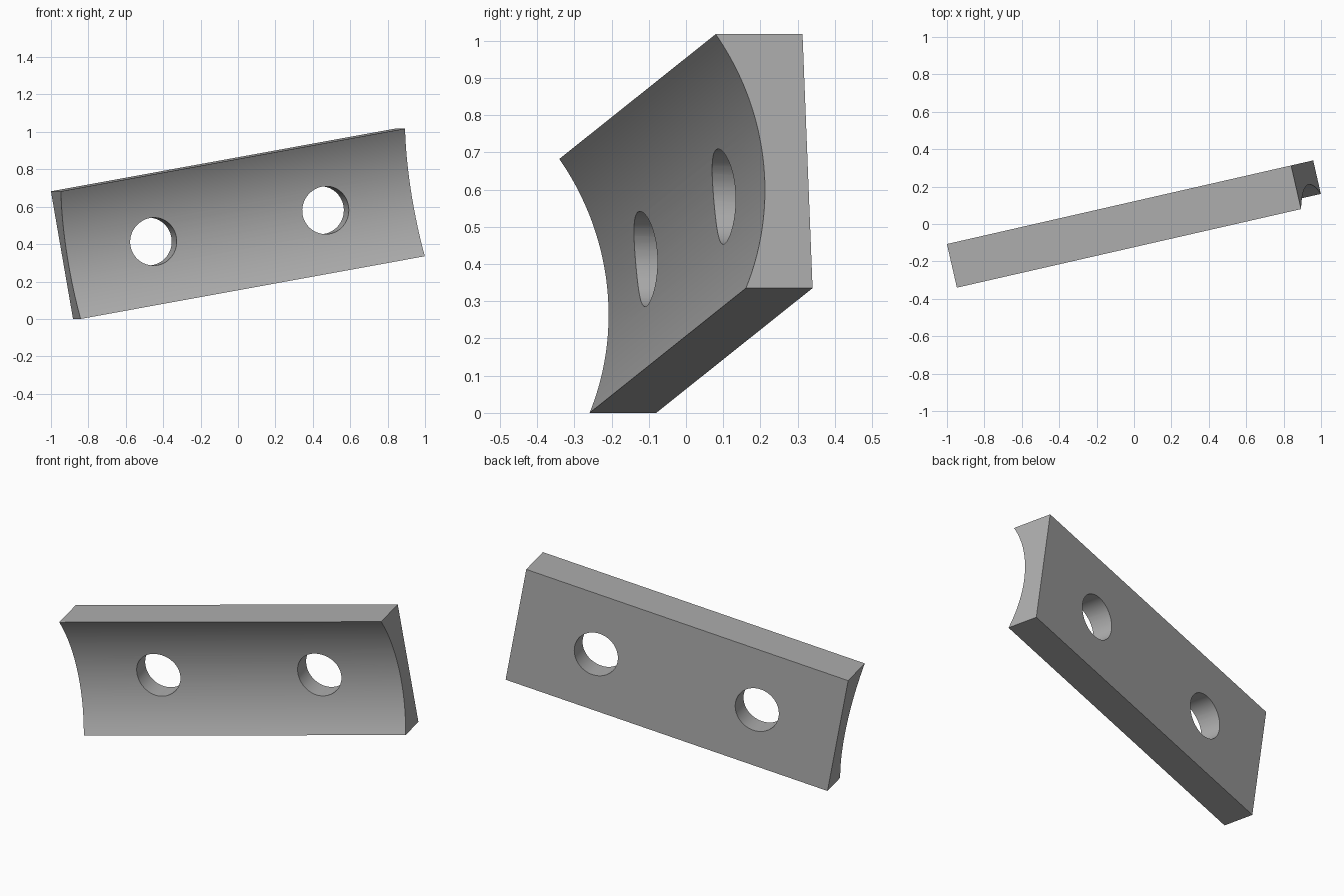
import bpy, bmesh, math
from mathutils import Matrix

LENGTH, HEIGHT = 1.917, 0.693
ARC_Z, ARC_R, THIN = 0.296, 0.72, 0.12   # hollow centre height, radius, least thickness
HOLE_Z, HOLE_R = 0.335, 0.128
STEPS = 40

cube = bpy.data.objects.get("Cube")
if cube:
    bpy.data.objects.remove(cube, do_unlink=True)

grey = bpy.data.materials.new("plain grey")
grey.use_nodes = True
colour = (0.42, 0.42, 0.42, 1)
grey.diffuse_color = colour
grey.node_tree.nodes["Principled BSDF"].inputs["Base Color"].default_value = colour


def make_object(name, bm):
    bmesh.ops.recalc_face_normals(bm, faces=bm.faces)
    mesh = bpy.data.meshes.new(name)
    bm.to_mesh(mesh)
    bm.free()
    mesh.materials.append(grey)
    obj = bpy.data.objects.new(name, mesh)
    bpy.context.collection.objects.link(obj)
    return obj


# Bar: flat back, hollowed front, swept along its length
profile = [(0, HEIGHT), (0, 0)]
for i in range(STEPS + 1):
    z = HEIGHT * i / STEPS
    depth = THIN + ARC_R - math.sqrt(ARC_R ** 2 - (z - ARC_Z) ** 2)
    profile.append((-depth, z))
bm = bmesh.new()
end = bm.faces.new([bm.verts.new((-LENGTH / 2, y, z)) for y, z in profile])
swept = bmesh.ops.extrude_face_region(bm, geom=[end])["geom"]
bmesh.ops.translate(bm, vec=(LENGTH, 0, 0),
                    verts=[g for g in swept if isinstance(g, bmesh.types.BMVert)])
bar = make_object("concave_bar", bm)

# Two bolt holes at the quarter points
bm = bmesh.new()
for side in (-1, 1):
    place = Matrix.Translation((side * LENGTH / 4, 0, HOLE_Z)) @ Matrix.Rotation(math.pi / 2, 4, 'X')
    bmesh.ops.create_cone(bm, cap_ends=True, segments=64, radius1=HOLE_R,
                          radius2=HOLE_R, depth=1, matrix=place)
cutter = make_object("hole_cutter", bm)
cutter.hide_render = True

cut = bar.modifiers.new("bolt_holes", 'BOOLEAN')
cut.object = cutter
cut.operation = 'DIFFERENCE'
cut.solver = 'EXACT'
bpy.context.view_layer.objects.active = bar
bar.select_set(True)
bpy.ops.object.modifier_apply(modifier=cut.name)
bpy.data.objects.remove(cutter, do_unlink=True)

# Smooth the hollow and holes, then tilt and turn the bar
bpy.ops.object.select_all(action='DESELECT')
bar.select_set(True)
bpy.ops.object.shade_smooth_by_angle(angle=math.radians(25))
bar.rotation_euler = (0, math.radians(-10.07), math.radians(12.86))
bar.location = (0.038, 0.13, 0.1676)
